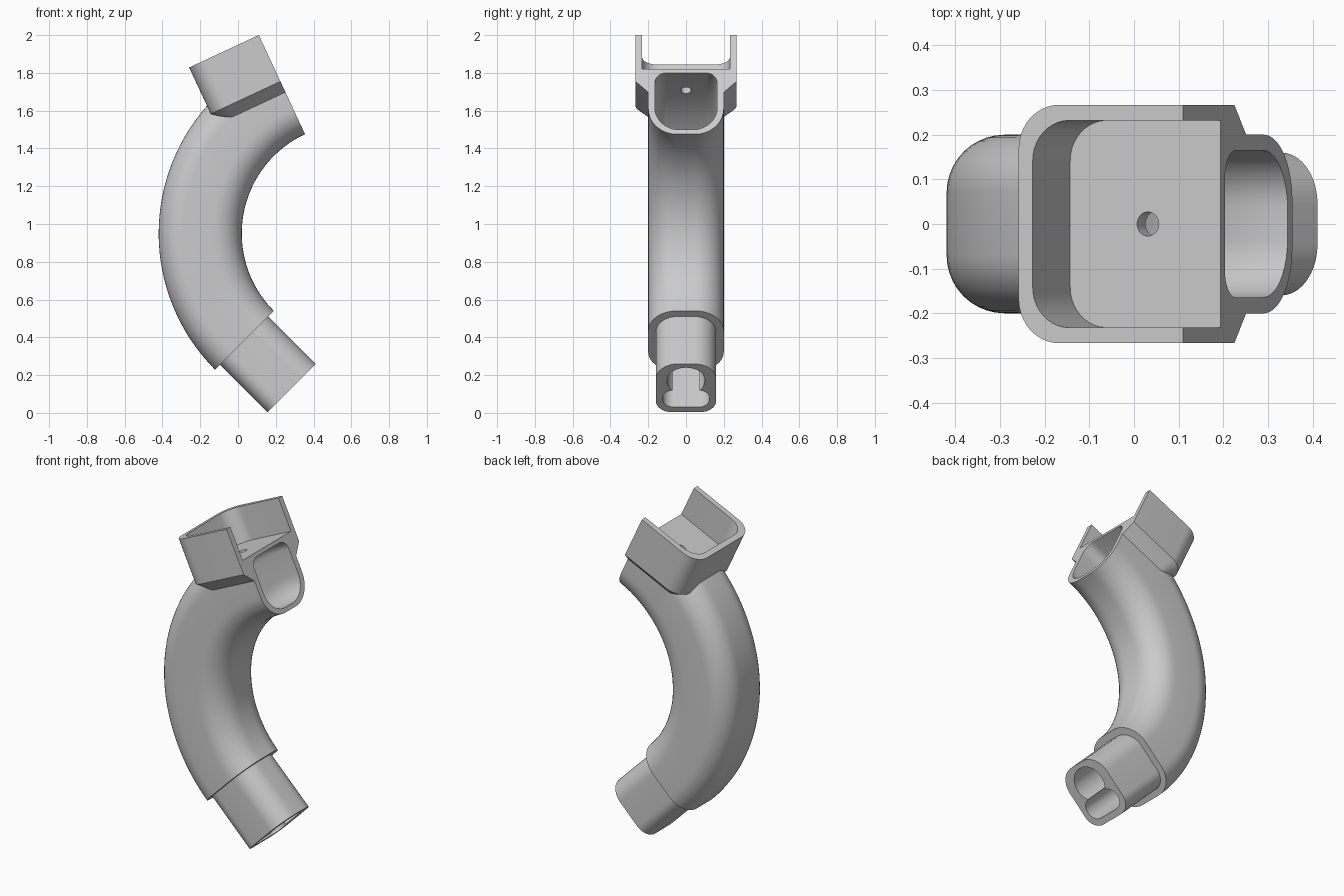
import bpy, bmesh, math
from mathutils import Vector

if "Cube" in bpy.data.objects:
    bpy.data.objects.remove(bpy.data.objects["Cube"])

CENTRE = Vector((0.6, 0, 0.95))          # centre of the bend
TOP, BOTTOM = math.radians(115), math.radians(225)

grey = bpy.data.materials.new("grey")
grey.diffuse_color = (0.6, 0.6, 0.6, 1)
grey.use_nodes = True
grey.node_tree.nodes["Principled BSDF"].inputs["Base Color"].default_value = grey.diffuse_color


def place(y, r, angle, u=0.0):
    """Point at radius r on the bend, moved u along the tangent."""
    c, s = math.cos(angle), math.sin(angle)
    return CENTRE + Vector((r * c - u * s, y, r * s + u * c))


def rounded(half, low, high, r_low, r_high, n=10):
    """Rounded rectangle, with separate radii at its low and high ends."""
    pts = []
    for sx, end, rad, start in ((1, low, r_low, -90), (1, high, r_high, 0),
                                (-1, high, r_high, 90), (-1, low, r_low, 180)):
        if rad == 0:
            pts.append((sx * half, end))
            continue
        cy = end + rad if end == low else end - rad
        for i in range(n + 1):
            a = math.radians(start + 90 * i / n)
            pts.append((sx * (half - rad) + rad * math.cos(a), cy + rad * math.sin(a)))
    return pts


def loft(name, rings):
    bm = bmesh.new()
    loops = [[bm.verts.new(p) for p in ring] for ring in rings]
    for a, b in zip(loops, loops[1:]):
        for i in range(len(a)):
            j = (i + 1) % len(a)
            bm.faces.new((a[i], a[j], b[j], b[i]))
    bm.faces.new(loops[0])
    bm.faces.new(loops[-1])
    bmesh.ops.recalc_face_normals(bm, faces=bm.faces)
    mesh = bpy.data.meshes.new(name)
    bm.to_mesh(mesh)
    bm.free()
    mesh.materials.append(grey)
    obj = bpy.data.objects.new(name, mesh)
    bpy.context.collection.objects.link(obj)
    return obj


def sweep(name, section, a0, a1, steps=48):
    return loft(name, [[place(y, r, a0 + (a1 - a0) * i / steps) for y, r in section]
                       for i in range(steps + 1)])


def prism(name, section, angle, u0, u1):
    """Straight extrusion along the tangent."""
    return loft(name, [[place(y, r, angle, u) for y, r in section] for u in (u0, u1)])


def stack(name, layers):
    """Loft of plan outlines (y, u) at given radii, at the top end."""
    return loft(name, [[place(y, r, TOP, u) for y, u in plan] for r, plan in layers])


def combine(obj, other, operation):
    mod = obj.modifiers.new(operation, 'BOOLEAN')
    mod.operation, mod.object, mod.solver = operation, other, 'EXACT'
    other.hide_render = True
    bpy.context.view_layer.objects.active = obj
    bpy.ops.object.modifier_apply(modifier=mod.name)
    bpy.data.objects.remove(other)


# Curved outer tube
body = sweep("curved_tube", rounded(0.2, 0.58, 1.02, 0.15, 0.13), TOP, BOTTOM)

# Cradle block with tapered underside
outer = rounded(0.267, 0, 0.407, 0, 0.1)
block = stack("cradle", [(0.825, rounded(0.2, 0, 0.34, 0, 0.04)),
                         (0.888, outer), (1.159, outer)])
combine(body, block, 'UNION')

# Narrower plug at the lower end
plug = prism("plug", rounded(0.16, 0.622, 0.983, 0.115, 0.085), BOTTOM, -0.06, 0.355)
combine(body, plug, 'UNION')

# Hollow of the tube, opening at the mouth
hollow = sweep("hollow", rounded(0.165, 0.606, 0.938, 0.13, 0.06),
               TOP - math.radians(5), math.radians(215))
combine(body, hollow, 'DIFFERENCE')

# Open tray of the cradle
tray = rounded(0.232, -0.1, 0.372, 0, 0.09)
combine(body, stack("tray", [(0.96, tray), (1.3, tray)]), 'DIFFERENCE')

# Small hole in the tray floor
drill = [(0.027 * math.cos(t * math.tau / 24), 0.18 + 0.027 * math.sin(t * math.tau / 24))
         for t in range(24)]
combine(body, stack("drill", [(0.85, drill), (1.05, drill)]), 'DIFFERENCE')

# Two merged channels through the plug
for half, low, high, rad in ((0.125, 0.82, 0.945, 0.06), (0.1, 0.65, 0.85, 0.098)):
    channel = prism("channel", rounded(half, low, high, rad, rad), BOTTOM, -0.22, 0.45)
    combine(body, channel, 'DIFFERENCE')

body.name = "curved_tube_with_cradle"
bpy.ops.object.select_all(action='DESELECT')
body.select_set(True)
bpy.context.view_layer.objects.active = body
bpy.ops.object.shade_smooth_by_angle(angle=math.radians(30))
